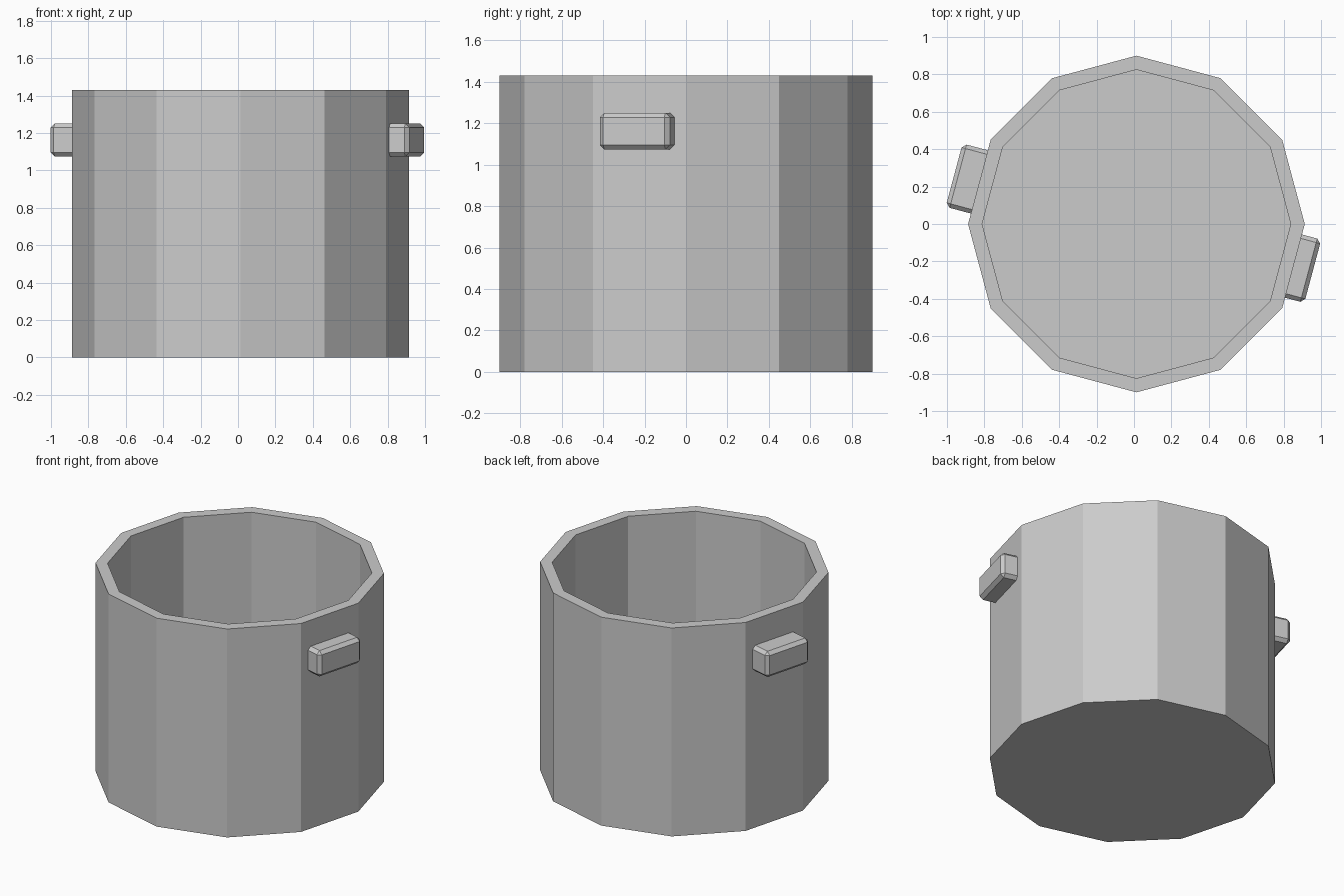
import bpy, bmesh
from math import radians, cos, sin

if "Cube" in bpy.data.objects:
    bpy.data.objects.remove(bpy.data.objects["Cube"])

CX, HEIGHT, SIDES = 0.013, 1.43, 12
R_OUT, R_IN, FLOOR = 0.90, 0.825, 0.07


def finish(name, bm):
    bmesh.ops.recalc_face_normals(bm, faces=bm.faces[:])
    mesh = bpy.data.meshes.new(name)
    bm.to_mesh(mesh)
    bm.free()
    ob = bpy.data.objects.new(name, mesh)
    bpy.context.collection.objects.link(ob)
    return ob


# Open twelve-sided pot: rings run up the outside, over the rim and down inside
bm = bmesh.new()
rings = []
for r, z in [(R_OUT, 0), (R_OUT, HEIGHT), (R_IN, HEIGHT), (R_IN, FLOOR)]:
    rings.append([bm.verts.new((r * cos(radians(30 * i)), r * sin(radians(30 * i)), z))
                  for i in range(SIDES)])
for a, b in zip(rings, rings[1:]):
    for i in range(SIDES):
        j = (i + 1) % SIDES
        bm.faces.new((a[i], a[j], b[j], b[i]))
bm.faces.new(rings[0][::-1])
bm.faces.new(rings[-1])
pot = finish("pot_body", bm)
pot.location.x = CX


# Bevelled block handles, set flat against two opposite wall facets
def handle(name, angle, r_outer, r_inner=0.83):
    bm = bmesh.new()
    bmesh.ops.create_cube(bm, size=1)
    bmesh.ops.scale(bm, vec=(r_outer - r_inner, 0.35, 0.177), verts=bm.verts[:])
    bmesh.ops.bevel(bm, geom=bm.edges[:], offset=0.022, segments=1,
                    profile=0.5, affect='EDGES')
    ob = finish(name, bm)
    a, mid = radians(angle), (r_outer + r_inner) / 2
    ob.location = (CX + mid * cos(a), mid * sin(a), 1.162)
    ob.rotation_euler.z = a


handle("handle_right", -15, 0.976)
handle("handle_left", 165, 1.009)
